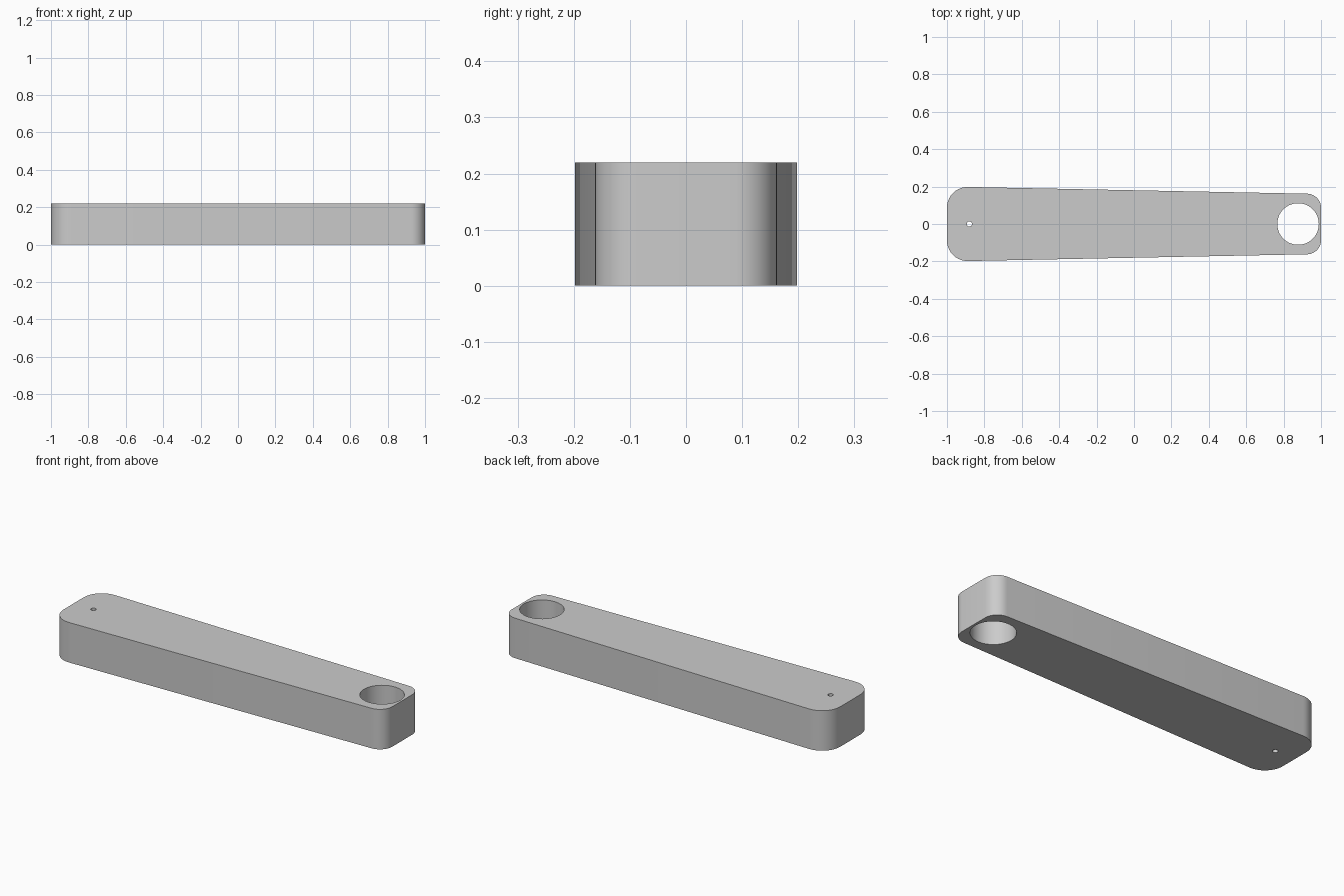
import bpy
from math import cos, sin, pi

if "Cube" in bpy.data.objects:
    bpy.data.objects.remove(bpy.data.objects["Cube"])

HEIGHT = 0.22
TILT = 0.02  # side taper angle


def arc(cx, cy, r, a0, a1, n):
    return [(cx + r * cos(a0 + (a1 - a0) * i / n), cy + r * sin(a0 + (a1 - a0) * i / n))
            for i in range(n + 1)]


def circle(cx, r, n):
    return arc(cx, 0, r, 0, 2 * pi, n)[:-1]


def plate(name, loops, height):
    curve = bpy.data.curves.new(name + "_profile", 'CURVE')
    curve.dimensions = '2D'
    curve.fill_mode = 'BOTH'
    curve.extrude = height / 2
    for pts in loops:
        s = curve.splines.new('POLY')
        s.points.add(len(pts) - 1)
        for p, (x, y) in zip(s.points, pts):
            p.co = (x, y, 0, 1)
        s.use_cyclic_u = True
    obj = bpy.data.objects.new(name, curve)
    bpy.context.collection.objects.link(obj)
    obj.location.z = height / 2
    bpy.context.view_layer.objects.active = obj
    obj.select_set(True)
    bpy.ops.object.convert(target='MESH')
    obj = bpy.context.object
    # Weld caps to walls
    bpy.ops.object.mode_set(mode='EDIT')
    bpy.ops.mesh.select_all(action='SELECT')
    bpy.ops.mesh.remove_doubles(threshold=0.0001)
    bpy.ops.mesh.normals_make_consistent(inside=False)
    bpy.ops.object.mode_set(mode='OBJECT')
    bpy.ops.object.shade_smooth_by_angle(angle=0.6)
    return obj


# Tapered outline with rounded corners: upper half, then mirrored lower half
upper = (arc(0.925, 0.087, 0.075, 0, pi / 2 - TILT, 10)
         + arc(-0.89, 0.088, 0.11, pi / 2 - TILT, pi, 10))
outline = upper + [(x, -y) for x, y in reversed(upper)]

# Lever arm with a large hole at the narrow end and a pin hole at the wide end
plate("lever_arm", [outline, circle(0.877, 0.111, 48), circle(-0.88, 0.014, 24)], HEIGHT)
